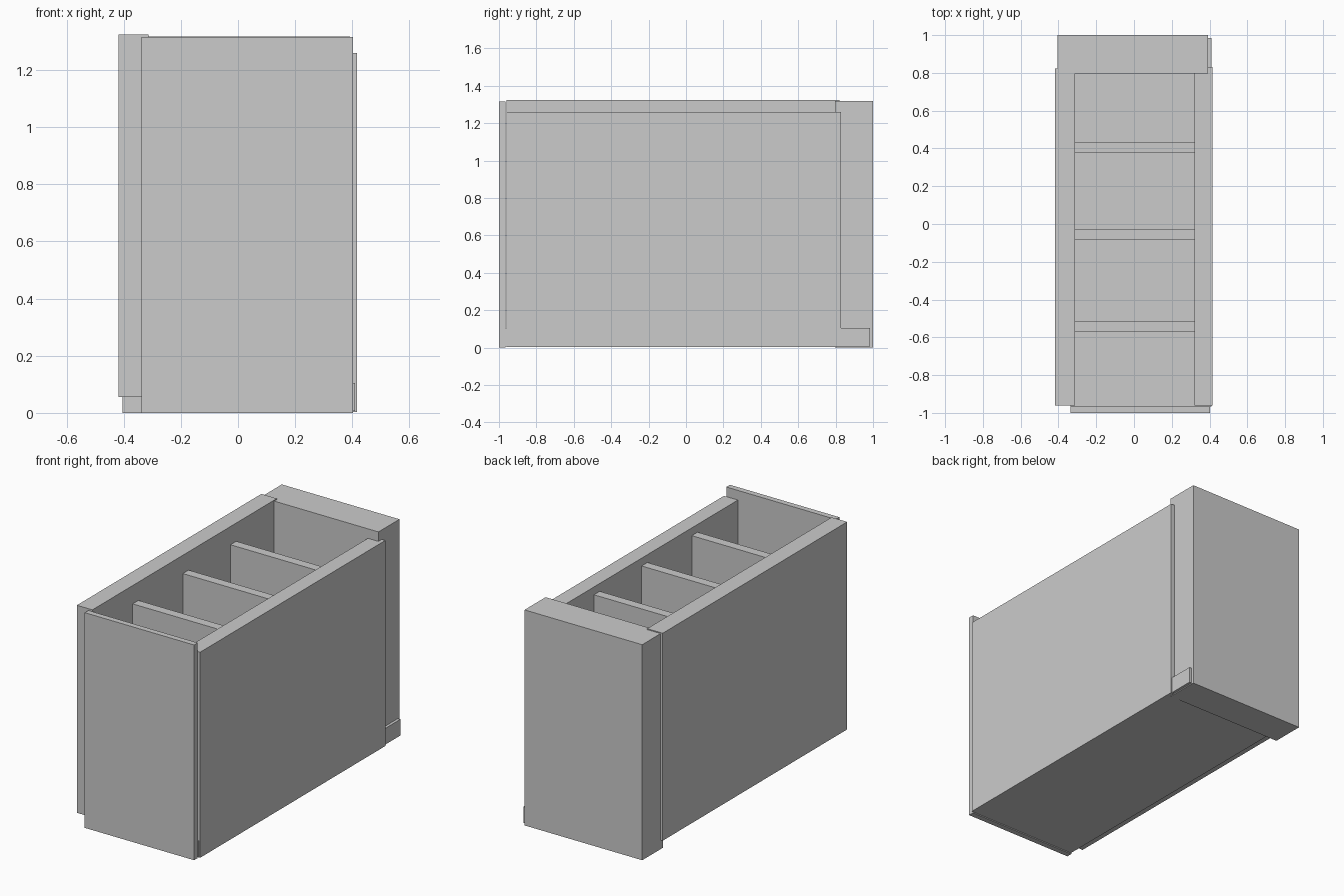
import bpy

if "Cube" in bpy.data.objects:
    bpy.data.objects.remove(bpy.data.objects["Cube"])


def box(name, x, y, z):
    """Add a box spanning the given (min, max) ranges."""
    bpy.ops.mesh.primitive_cube_add(size=1)
    ob = bpy.context.object
    ob.name = name
    ob.location = [(a + b) / 2 for a, b in (x, y, z)]
    ob.scale = [b - a for a, b in (x, y, z)]
    bpy.ops.object.transform_apply(location=True, rotation=False, scale=True)
    return ob


# Floor slab
box("base", (-0.335, 0.409), (-0.966, 0.985), (0.006, 0.105))

# End panels
box("front_panel", (-0.337, 0.403), (-1.0, -0.965), (0.0, 1.316))
box("back_block", (-0.404, 0.392), (0.797, 1.0), (0.0, 1.318))

# Long side walls
box("left_wall", (-0.418, -0.313), (-0.96, 0.822), (0.055, 1.324))
box("right_wall", (0.321, 0.416), (-0.96, 0.83), (0.003, 1.26))

# Cross dividers
for i, y in enumerate((-0.543, -0.058, 0.403)):
    box(f"divider_{i + 1}", (-0.32, 0.33), (y - 0.028, y + 0.028), (0.1, 1.212))
